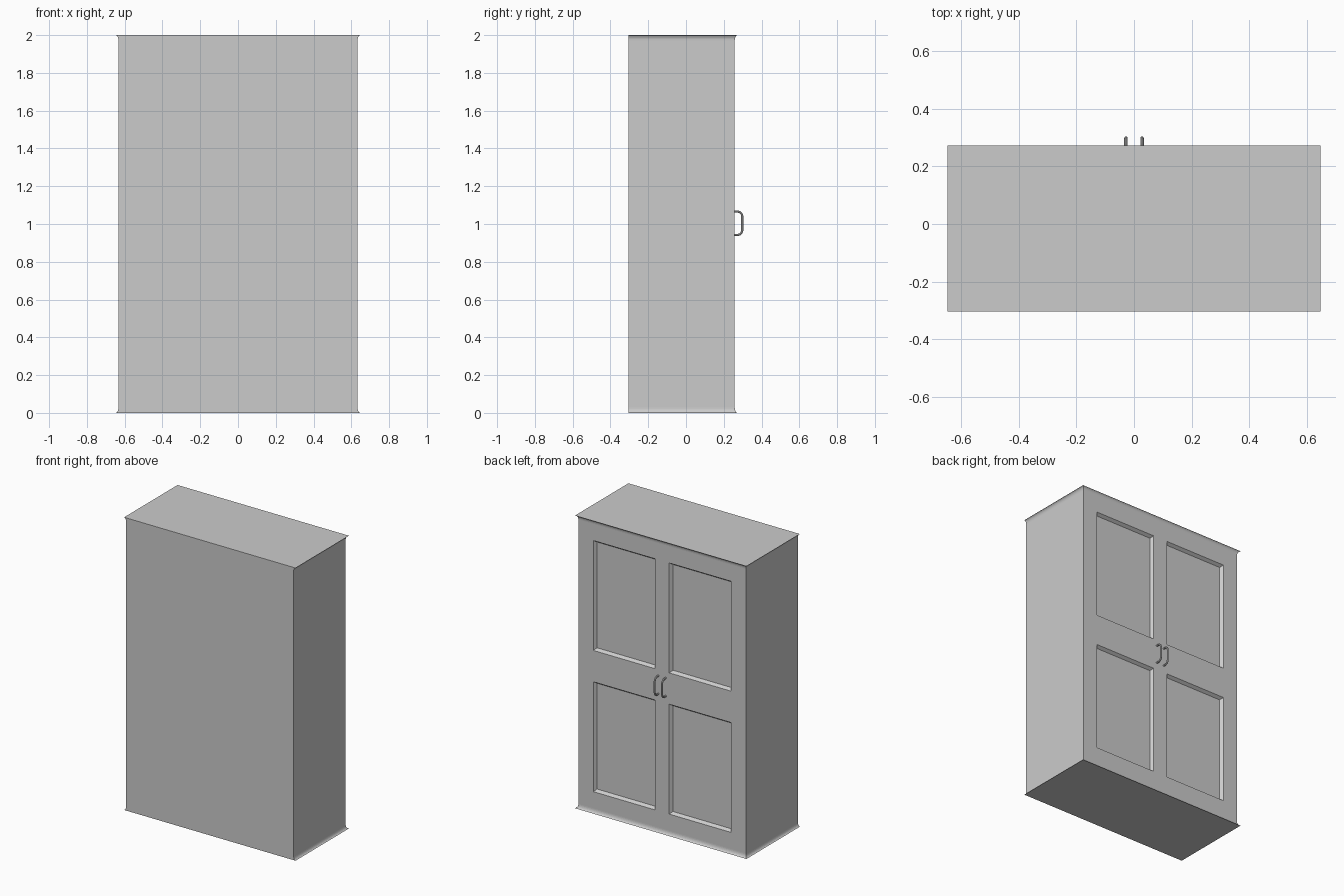
import bpy, bmesh, math

if "Cube" in bpy.data.objects:
    bpy.data.objects.remove(bpy.data.objects["Cube"])

BX, FY, BACK = 0.633, 0.258, -0.304   # carcass half width, front and back planes
FLARE, FH = 0.015, 0.028              # moulding overhang and height


def finish(bm, name):
    bmesh.ops.remove_doubles(bm, verts=bm.verts, dist=1e-5)
    bmesh.ops.recalc_face_normals(bm, faces=bm.faces)
    mesh = bpy.data.meshes.new(name)
    bm.to_mesh(mesh)
    bm.free()
    obj = bpy.data.objects.new(name, mesh)
    bpy.context.collection.objects.link(obj)
    return obj


# Carcass: rings up the height, with cove mouldings at foot and top
bm = bmesh.new()
steps = [(1 - math.sin(a), 1 - math.cos(a)) for a in (math.radians(15 * i) for i in range(7))]
low = [(f * FLARE, h * FH) for f, h in steps]
levels = [(FLARE, 0)] + [(o, z) for o, z in low[1:]]
levels += [(o, 2 - z) for o, z in reversed(levels)]
rings = []
for o, z in levels:
    x, y = BX + o, FY + o
    rings.append([bm.verts.new(p) for p in ((-x, BACK, z), (x, BACK, z), (x, y, z), (-x, y, z))])
for a, b in zip(rings, rings[1:]):
    tall = b[0].co.z - a[0].co.z > 1
    for i in range(4):
        if not (tall and i == 2):      # the door front is filled separately
            j = (i + 1) % 4
            bm.faces.new((a[i], a[j], b[j], b[i]))
bm.faces.new(rings[0][::-1])
bm.faces.new(rings[-1])

# Door fronts: grid of rails and stiles with four sunken panels
xs = [-BX, -0.52, -0.054, 0.054, 0.52, BX]
zs = [FH, 0.142, 0.893, 1.107, 1.858, 2 - FH]
grid = [[bm.verts.new((x, FY, z)) for x in xs] for z in zs]
panels = []
for r in range(5):
    for c in range(5):
        f = bm.faces.new((grid[r][c + 1], grid[r][c], grid[r + 1][c], grid[r + 1][c + 1]))
        if r in (1, 3) and c in (1, 3):
            panels.append(f)
bm.normal_update()
bmesh.ops.inset_individual(bm, faces=panels, thickness=0.02, depth=-0.02)
finish(bm, "wardrobe_body")


# Handles: round bars bent into a U
def handle(name, x):
    r, y0, y1, z0, z1 = 0.026, FY - 0.005, 0.298, 0.942, 1.066
    path = [(y0, z0)]
    for cz, start in ((z0 + r, -90), (z1 - r, 0)):
        for i in range(7):
            a = math.radians(start + 15 * i)
            path.append((y1 - r + r * math.cos(a), cz + r * math.sin(a)))
    path.append((y0, z1))
    curve = bpy.data.curves.new(name, 'CURVE')
    curve.dimensions = '3D'
    curve.bevel_depth = 0.0062
    curve.bevel_resolution = 3
    curve.use_fill_caps = True
    spline = curve.splines.new('POLY')
    spline.points.add(len(path) - 1)
    for p, (y, z) in zip(spline.points, path):
        p.co = (x, y, z, 1)
    obj = bpy.data.objects.new(name, curve)
    bpy.context.collection.objects.link(obj)
    bpy.ops.object.select_all(action='DESELECT')
    obj.select_set(True)
    bpy.context.view_layer.objects.active = obj
    bpy.ops.object.convert(target='MESH')
    bpy.ops.object.shade_smooth_by_angle()


for side, x in (("left", -0.028), ("right", 0.028)):
    handle(side + "_door_handle", x)
